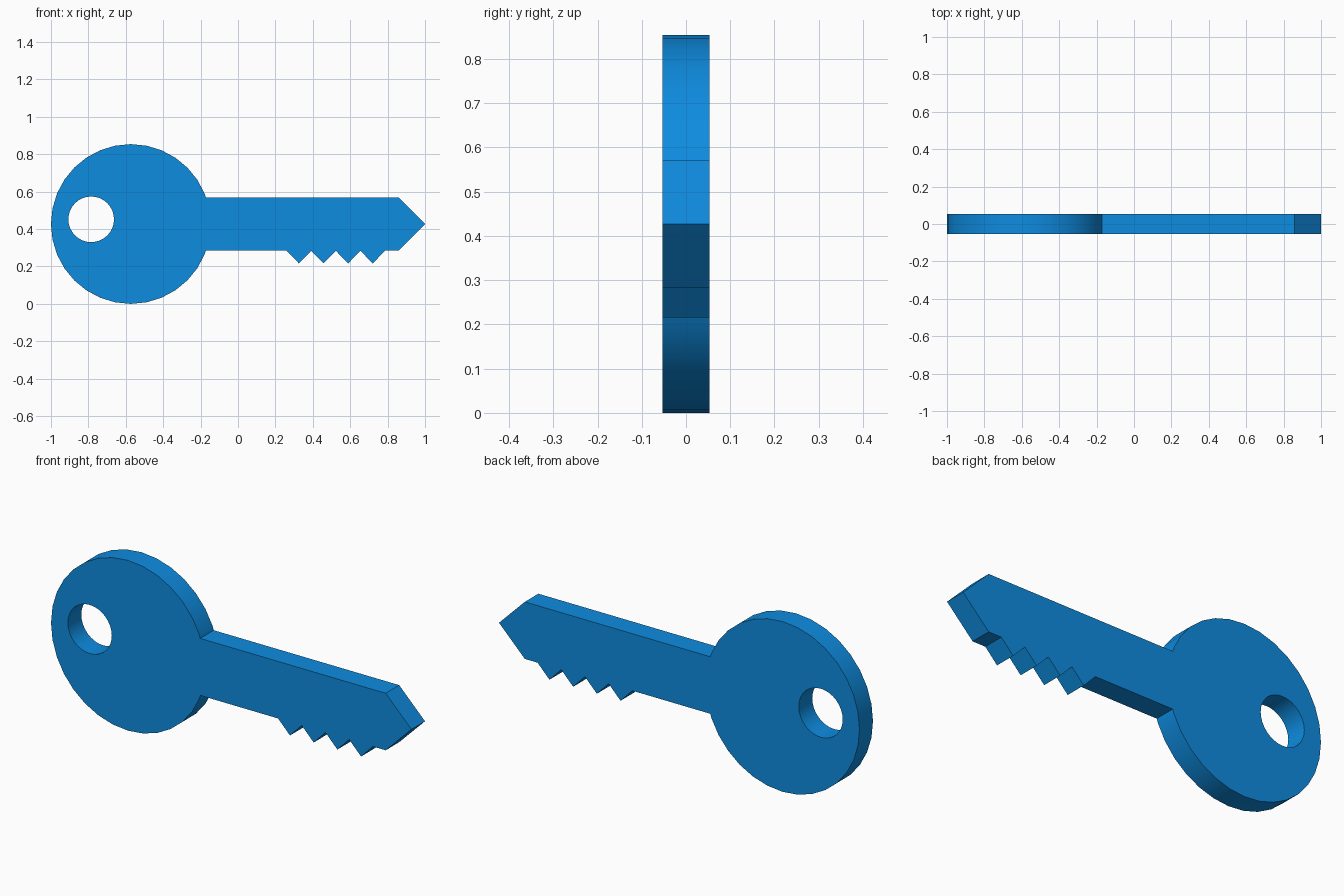
import bpy, bmesh, math
from mathutils import Vector

cube = bpy.data.objects.get("Cube")
if cube:
    bpy.data.objects.remove(cube)

blue = bpy.data.materials.new("bright_blue")
blue.use_nodes = True
colour = (0.0044, 0.262, 0.745, 1)
blue.diffuse_color = colour
blue.node_tree.nodes["Principled BSDF"].inputs["Base Color"].default_value = colour

SEGMENTS = 32
THICKNESS = 0.107
BOW_X, MID_Z, BOW_R = -0.573, 0.427, 0.427
HALF_BLADE = 0.143


def arc(cx, cz, radius, first, last):
    step = math.tau / SEGMENTS
    return [(cx + radius * math.cos(i * step), cz + radius * math.sin(i * step))
            for i in range(first, last + 1)]


# Round bow, left open where the blade joins
outline = arc(BOW_X, MID_Z, BOW_R, 2, SEGMENTS - 2)

# Lower edge of the blade with its teeth
low, high = MID_Z - HALF_BLADE, MID_Z + HALF_BLADE
outline.append((-0.172, low))
tooth_start, pitch, depth = 0.26, 0.1315, 0.068
for i in range(4):
    x = tooth_start + i * pitch
    outline += [(x, low), (x + pitch / 2, low - depth)]
outline.append((tooth_start + 4 * pitch, low))

# Pointed tip and straight upper edge
outline += [(0.857, low), (1.0, MID_Z), (0.857, high), (-0.172, high)]

# Ring hole
hole = arc(-0.785, 0.452, 0.122, 0, SEGMENTS - 1)

# Fill the profile and extrude it through the thickness
bm = bmesh.new()
edges = []
for loop in (outline, hole):
    verts = [bm.verts.new((x, -THICKNESS / 2, z)) for x, z in loop]
    edges += [bm.edges.new((v, verts[i - 1])) for i, v in enumerate(verts)]
bmesh.ops.triangle_fill(bm, edges=edges, use_beauty=True, normal=Vector((0, -1, 0)))
solid = bmesh.ops.extrude_face_region(bm, geom=bm.faces[:], use_keep_orig=True)
moved = [g for g in solid["geom"] if isinstance(g, bmesh.types.BMVert)]
bmesh.ops.translate(bm, verts=moved, vec=(0, THICKNESS, 0))
bmesh.ops.dissolve_limit(bm, angle_limit=0.01, verts=bm.verts[:], edges=bm.edges[:])
bmesh.ops.recalc_face_normals(bm, faces=bm.faces[:])

mesh = bpy.data.meshes.new("key")
bm.to_mesh(mesh)
bm.free()
mesh.materials.append(blue)
key = bpy.data.objects.new("key", mesh)
bpy.context.collection.objects.link(key)

# Smooth round rims, crisp corners
bpy.ops.object.select_all(action="DESELECT")
key.select_set(True)
bpy.context.view_layer.objects.active = key
bpy.ops.object.shade_smooth_by_angle(angle=math.radians(30))
